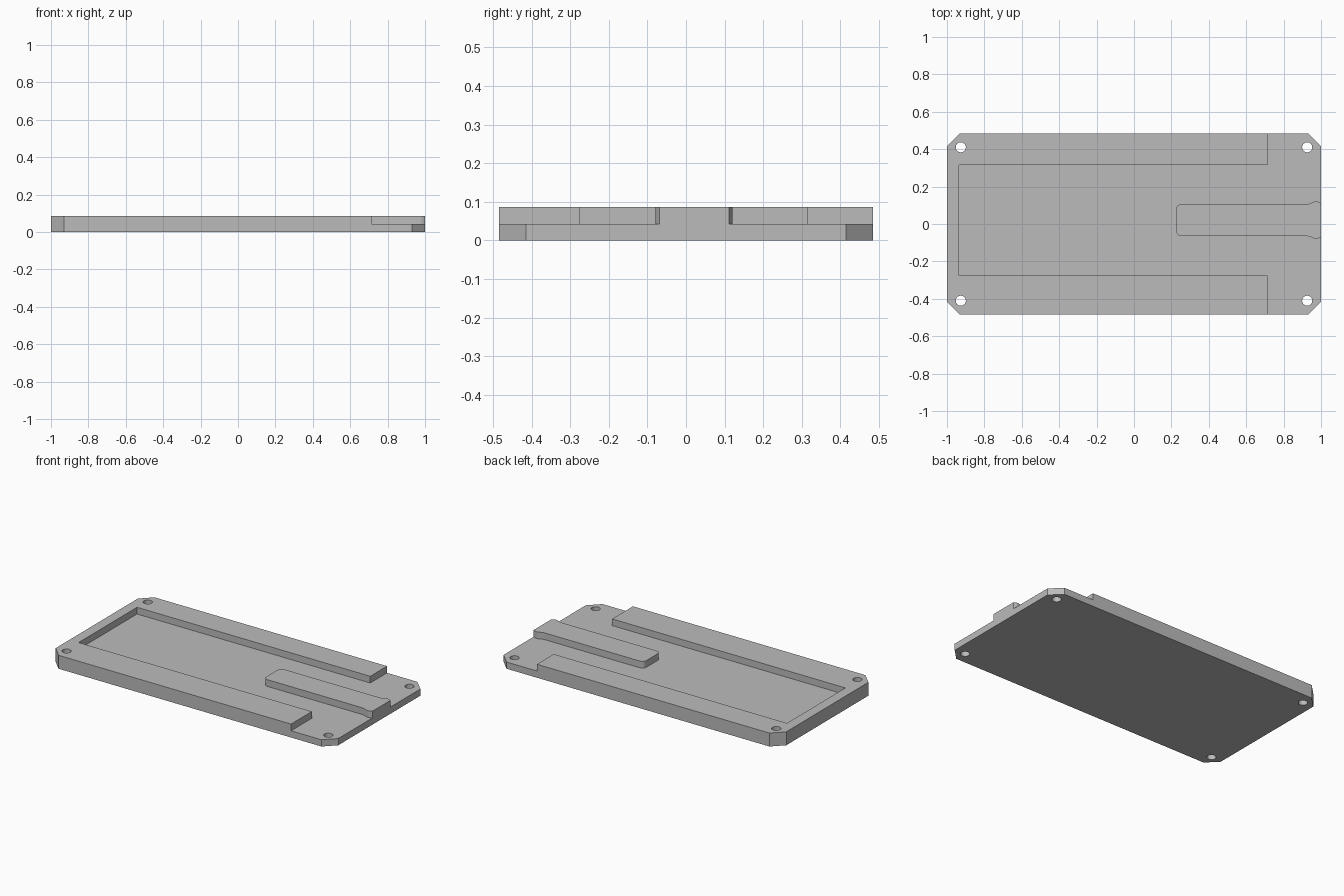
import bpy
import bmesh
from math import sin, cos, pi, radians

if "Cube" in bpy.data.objects:
    bpy.data.objects.remove(bpy.data.objects["Cube"], do_unlink=True)

HALF_X, HALF_Y, CHAMFER = 1.0, 0.485, 0.07
FLOOR, HEIGHT = 0.043, 0.086

grey = bpy.data.materials.new("plain grey")
grey.use_nodes = True
colour = (0.5, 0.5, 0.5, 1)
grey.diffuse_color = colour
grey.node_tree.nodes["Principled BSDF"].inputs["Base Color"].default_value = colour


def prism(name, outline, z0, z1):
    """Extrude a counter-clockwise outline from z0 to z1."""
    bm = bmesh.new()
    face = bm.faces.new([bm.verts.new((x, y, z0)) for x, y in outline])
    top = bmesh.ops.extrude_face_region(bm, geom=[face])["geom"]
    bmesh.ops.translate(bm, vec=(0, 0, z1 - z0),
                        verts=[v for v in top if isinstance(v, bmesh.types.BMVert)])
    bmesh.ops.recalc_face_normals(bm, faces=bm.faces)
    mesh = bpy.data.meshes.new(name)
    bm.to_mesh(mesh)
    bm.free()
    mesh.materials.append(grey)
    obj = bpy.data.objects.new(name, mesh)
    bpy.context.collection.objects.link(obj)
    return obj


def arc(cx, cy, r, start, end, steps):
    angles = [radians(start + (end - start) * i / steps) for i in range(steps + 1)]
    return [(cx + r * cos(a), cy + r * sin(a)) for a in angles]


def cut(target, cutter):
    cutter.hide_render = True
    mod = target.modifiers.new("cut", "BOOLEAN")
    mod.operation, mod.solver, mod.object = "DIFFERENCE", "EXACT", cutter
    bpy.context.view_layer.objects.active = target
    bpy.ops.object.modifier_apply(modifier=mod.name)
    bpy.data.objects.remove(cutter, do_unlink=True)


# Block with chamfered corners
ix, iy = HALF_X - CHAMFER, HALF_Y - CHAMFER
body = prism("tray_body", [
    (-ix, -HALF_Y), (ix, -HALF_Y), (HALF_X, -iy), (HALF_X, iy),
    (ix, HALF_Y), (-ix, HALF_Y), (-HALF_X, iy), (-HALF_X, -iy)], 0, HEIGHT)

# Tongue outline: rounded inner end, small flare near the open edge
MID, HALF_W, R, TIP = 0.021, 0.086, 0.03, 0.225
side = arc(TIP + R, HALF_W - R, R, 180, 90, 6)
side += [(0.925, HALF_W), (0.94, 0.088), (0.955, 0.095), (0.965, 0.099),
         (0.975, 0.1), (0.985, 0.098), (1.0, 0.09), (1.1, 0.09)]
tongue = [(x, MID - y) for x, y in reversed(side)] + [(x, MID + y) for x, y in side]

# Pocket open to the right, leaving the rim and tongue standing
pocket = [(-0.935, -0.275), (0.715, -0.275), (0.715, -0.6), (1.1, -0.6)]
pocket += tongue + [(1.1, 0.6), (0.715, 0.6), (0.715, 0.315), (-0.935, 0.315)]
cut(body, prism("pocket_cutter", pocket, FLOOR, 0.2))

# Corner screw holes
for sx in (-1, 1):
    for sy in (-1, 1):
        cut(body, prism("hole_cutter", arc(sx * 0.926, sy * 0.41, 0.027, 0, 345, 23), -0.1, 0.2))

# Smooth curved walls, keep the rest sharp
bpy.ops.object.select_all(action="DESELECT")
body.select_set(True)
bpy.context.view_layer.objects.active = body
bpy.ops.object.shade_smooth_by_angle(angle=radians(30))
